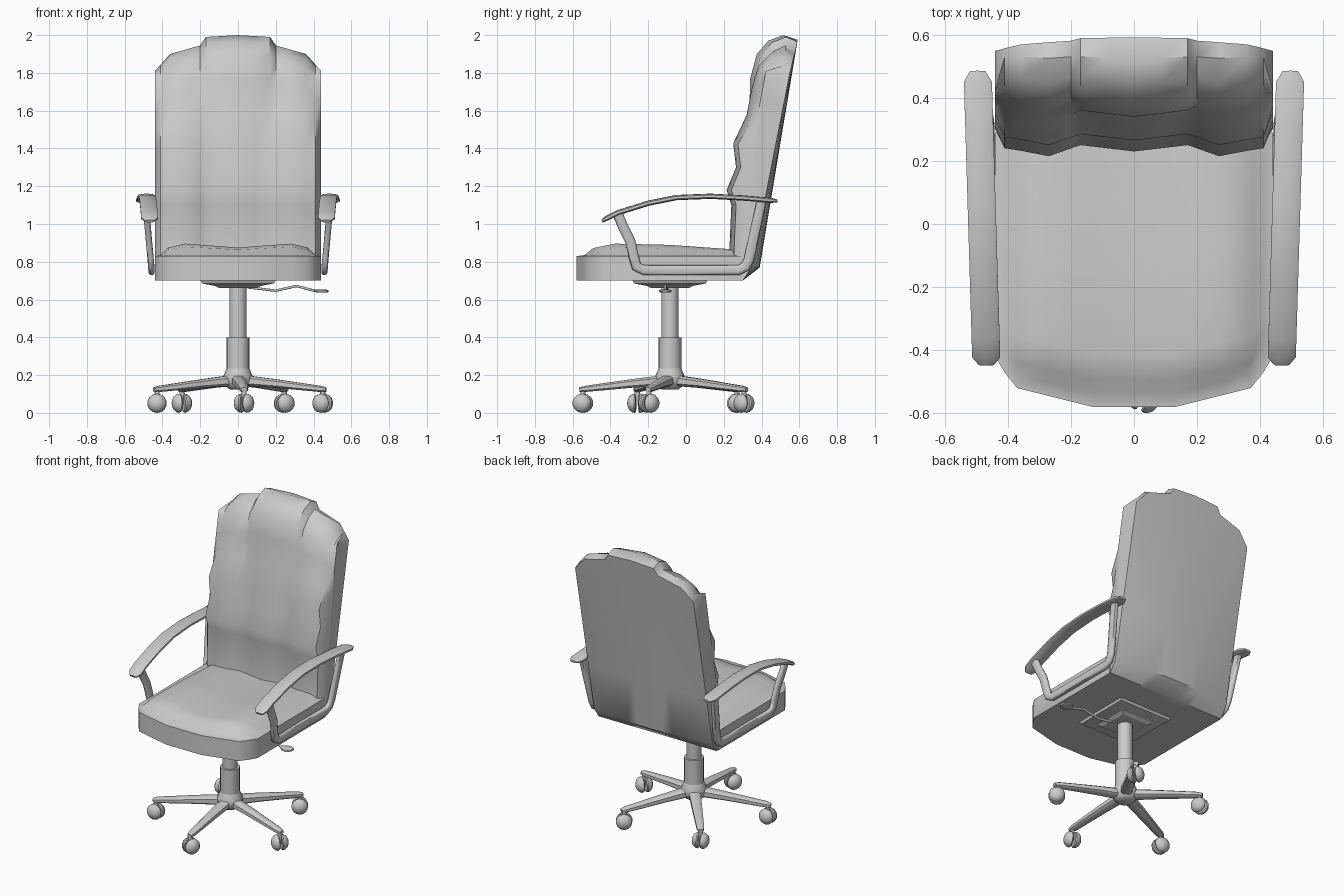
import bpy, bmesh, math
from mathutils import Vector, Matrix

if "Cube" in bpy.data.objects:
    bpy.data.objects.remove(bpy.data.objects["Cube"])

grey = bpy.data.materials.new("plain_grey")
grey.diffuse_color = (0.6, 0.6, 0.6, 1)
grey.use_nodes = True
grey.node_tree.nodes["Principled BSDF"].inputs["Base Color"].default_value = grey.diffuse_color


def loft(name, rings, angle=40, matrix=None):
    """Skin a list of equal-length closed rings and cap both ends."""
    bm = bmesh.new()
    rows = [[bm.verts.new(p) for p in ring] for ring in rings]
    n = len(rows[0])
    for a, b in zip(rows, rows[1:]):
        for i in range(n):
            j = (i + 1) % n
            bm.faces.new((a[i], a[j], b[j], b[i]))
    bm.faces.new(rows[0])
    bm.faces.new(rows[-1])
    bmesh.ops.recalc_face_normals(bm, faces=bm.faces)
    me = bpy.data.meshes.new(name)
    bm.to_mesh(me)
    bm.free()
    if matrix:
        me.transform(matrix)
    me.materials.append(grey)
    ob = bpy.data.objects.new(name, me)
    bpy.context.collection.objects.link(ob)
    bpy.ops.object.select_all(action='DESELECT')
    ob.select_set(True)
    bpy.context.view_layer.objects.active = ob
    bpy.ops.object.shade_smooth_by_angle(angle=math.radians(angle))
    return ob


def lathe(name, profile, sides=16, matrix=None):
    """Revolve (radius, height) pairs about z."""
    rings = [[(r * math.cos(k * math.tau / sides), r * math.sin(k * math.tau / sides), z)
              for k in range(sides)] for r, z in profile]
    return loft(name, rings, matrix=matrix)


def sweep(name, path, sizes, side, sides=10, power=0.7):
    """Sweep a rounded section; sizes are half widths (along side, across)."""
    pts = [Vector(p) for p in path]
    side = Vector(side)
    rings = []
    for i, p in enumerate(pts):
        t = (pts[min(i + 1, len(pts) - 1)] - pts[max(i - 1, 0)]).normalized()
        up = t.cross(side).normalized()
        w, h = sizes[i] if isinstance(sizes, list) else sizes
        ring = []
        for k in range(sides):
            a = (k + 0.5) * math.tau / sides
            c, s = math.cos(a), math.sin(a)
            ring.append(p + side * w * math.copysign(abs(c) ** power, c)
                        + up * h * math.copysign(abs(s) ** power, s))
        rings.append(ring)
    return loft(name, rings, 50)


def interp(table, x):
    if x <= table[0][0]:
        return table[0][1]
    for (x0, y0), (x1, y1) in zip(table, table[1:]):
        if x <= x1:
            return y0 + (y1 - y0) * (x - x0) / (x1 - x0)
    return table[-1][1]


def both_sides(xs):
    return [-x for x in reversed(xs) if x] + xs


# Seat cushion: crowned pad with a rounded front
front_edge = [(0.13, -0.58), (0.37, -0.52), (0.41, -0.47), (0.44, -0.42)]
crown_x = [(0, 0.045), (0.13, 0.055), (0.28, 0.066), (0.37, 0.045), (0.41, 0.005), (0.44, 0)]
crown_t = [(0, 0), (0.05, 0.1), (0.1, 0.75), (0.2, 1), (0.55, 0.9), (1, 0.5)]
rings = []
for x in both_sides([0, 0.13, 0.2, 0.28, 0.37, 0.41, 0.44]):
    f = interp(front_edge, abs(x))
    ring = [(x, f + t * (0.29 - f), 0.83 + interp(crown_x, abs(x)) * c) for t, c in crown_t]
    ring += [(x, 0.29, 0.70), (x, f, 0.70)]
    rings.append(ring)
loft("seat", rings)

# Backrest: padded front, stepped head section, gently curved rear shell
pad = [(0.70, 0.23), (0.87, 0.23), (1.10, 0.24), (1.18, 0.215), (1.30, 0.265), (1.43, 0.25),
       (1.60, 0.32), (1.77, 0.325), (1.90, 0.36), (1.97, 0.42), (2.0, 0.50)]
bulge = [(0, 0.015), (0.17, 0.035), (0.27, 0.0), (0.40, 0.025)]
top_z = [(0, 2.0), (0.17, 1.99), (0.20, 1.945), (0.36, 1.90), (0.44, 1.81)]
rings = []
for x in both_sides([0, 0.09, 0.17, 0.20, 0.27, 0.36, 0.41, 0.44]):
    ax = abs(x)
    scale = (interp(top_z, ax) - 1.4) / 0.6

    def level(z):
        return z if z < 1.4 else 1.4 + (z - 1.4) * scale

    ring = []
    for z, y in pad:
        zz = level(z)
        y += interp(bulge, ax)
        if ax > 0.19 and z > 1.7:      # shoulders sit behind the head section
            y += 0.025
        if ax > 0.43:                  # flat side wall edge
            y = 0.30 + max(0, zz - 1.13) * 0.18
        ring.append((x, min(y, 0.53), zz))
    for z in (1.975, 1.7, 1.4, 1.1, 0.77, 0.70):
        zz = level(z)
        y = 0.30 if z == 0.70 else 0.39 + (zz - 0.77) * 0.167
        y -= 0.03 * (2.2 - zz) * (x / 0.44) ** 2 if z > 0.7 else 0
        ring.append((x, y, zz))
    rings.append(ring)
loft("backrest", rings)

# Armrests: curved pad on a bent frame, one per side
for s, tag in ((-1, "left"), (1, "right")):
    pad_path = [(-0.445, 1.015), (-0.42, 1.03), (-0.36, 1.06), (-0.2, 1.11), (-0.05, 1.14),
                (0.13, 1.147), (0.3, 1.138), (0.45, 1.125), (0.485, 1.122)]
    path = [(s * (0.481 + 0.03 * y), y, z) for y, z in pad_path]
    sizes = [(0.025, 0.008)] + [(0.046, 0.014)] * 7 + [(0.025, 0.007)]
    sweep(f"{tag}_armrest_pad", path, sizes, (1, 0, 0))
    frame = [(-0.36, 1.05), (-0.335, 0.99), (-0.295, 0.91), (-0.275, 0.82), (-0.262, 0.775),
             (-0.225, 0.756), (0.0, 0.756), (0.28, 0.756), (0.315, 0.775), (0.333, 0.81),
             (0.365, 0.96), (0.40, 1.125)]
    path = [(s * (0.457 + 0.09 * (z - 0.75)), y, z) for y, z in frame]
    sweep(f"{tag}_armrest_frame", path, (0.017, 0.027), (1, 0, 0))

# Under-seat mounting plate, a square frustum
CY = -0.085
square = ((-1, -1), (1, -1), (1, 1), (-1, 1))
loft("mounting_plate", [[(a * h, CY + b * h, z) for a, b in square]
                        for h, z in ((0.10, 0.66), (0.12, 0.672), (0.19, 0.685), (0.20, 0.705))], 20)

# Height lever with a flat paddle
sweep("height_lever", [(0.05, -0.1, 0.665), (0.2, -0.105, 0.647), (0.31, -0.11, 0.672),
                       (0.40, -0.11, 0.648), (0.43, -0.11, 0.645)], (0.008, 0.007), (0, 1, 0), 8)
sweep("lever_paddle", [(0.405, -0.11, 0.646), (0.425, -0.11, 0.645), (0.46, -0.11, 0.645),
                       (0.48, -0.11, 0.645)],
      [(0.018, 0.006), (0.036, 0.009), (0.036, 0.009), (0.018, 0.006)], (0, 1, 0), 8)

# Gas column, outer sleeve and hub
base = Matrix.Translation((0, CY, 0))
lathe("gas_column", [(0.046, 0.38), (0.046, 0.68)], 20, base)
lathe("column_sleeve", [(0.06, 0.2), (0.06, 0.4)], 20, base)
lathe("base_hub", [(0.045, 0.125), (0.065, 0.14), (0.08, 0.17), (0.078, 0.195),
                   (0.06, 0.235)], 20, base)

# Five tapered legs, each with a twin-wheel caster
wheel = [(0.004, 0.007), (0.046, 0.007), (0.051, 0.014), (0.048, 0.028),
         (0.036, 0.043), (0.018, 0.051), (0.004, 0.053)]
for i in range(5):
    a = math.radians(-86 + 72 * i)
    d = Vector((math.cos(a), math.sin(a), 0))
    c = Vector((0, CY, 0))
    side = (-d.y, d.x, 0)
    path = [c + d * r + Vector((0, 0, z)) for r, z in ((0.03, 0.172), (0.2, 0.156),
                                                       (0.45, 0.127), (0.48, 0.123))]
    sweep(f"leg_{i + 1}", path, [(0.038, 0.030), (0.033, 0.024), (0.024, 0.017), (0.015, 0.012)],
          side, 8)
    hub = Matrix.Translation(c + d * 0.462)
    lathe(f"caster_stem_{i + 1}", [(0.014, 0.045), (0.014, 0.12)], 10, hub)
    for k in (0, 1):
        turn = Matrix.Rotation(a + math.radians(65) + math.pi * k, 4, 'Z')
        tip = Matrix.Rotation(math.pi / 2, 4, 'Y')
        lathe(f"caster_wheel_{i + 1}_{k + 1}", wheel, 14,
              hub @ Matrix.Translation((0, 0, 0.051)) @ turn @ tip)
